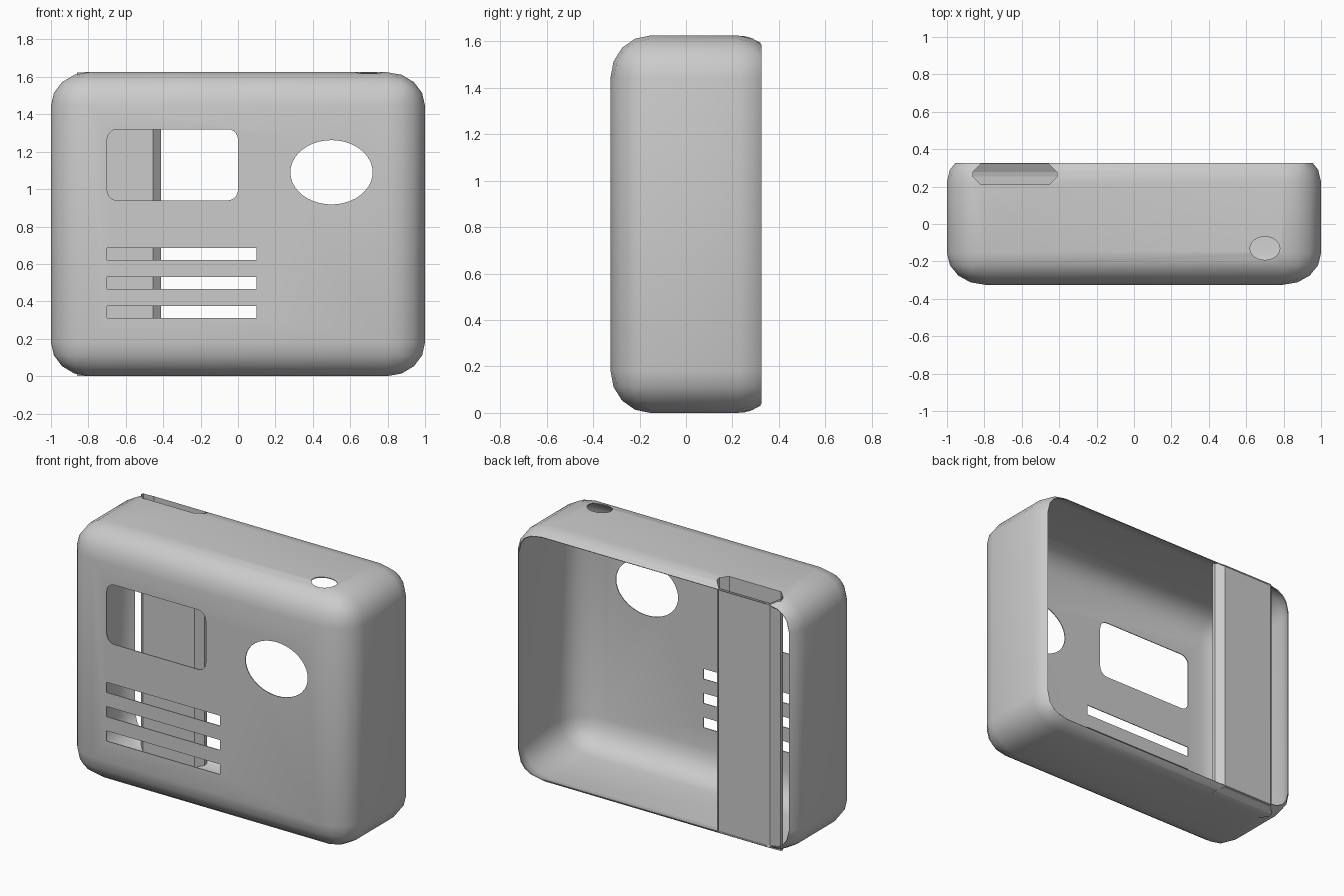
import bpy, bmesh, math
from mathutils import Vector

if "Cube" in bpy.data.objects:
    bpy.data.objects.remove(bpy.data.objects["Cube"])

H = 1.625           # overall height
R = 0.17            # edge rounding in depth
SX, SZ = 1.2, 1.06  # rounding is stretched in x and z
BACK, FULL = 0.325, 0.395


def finish(bm, name):
    bmesh.ops.recalc_face_normals(bm, faces=bm.faces)
    me = bpy.data.meshes.new(name)
    bm.to_mesh(me)
    bm.free()
    ob = bpy.data.objects.new(name, me)
    bpy.context.collection.objects.link(ob)
    return ob


def activate(ob):
    bpy.ops.object.select_all(action='DESELECT')
    ob.select_set(True)
    bpy.context.view_layer.objects.active = ob


def prism(bm, pts, vec):
    face = bm.faces.new([bm.verts.new(p) for p in pts])
    geo = bmesh.ops.extrude_face_region(bm, geom=[face], use_keep_orig=True)['geom']
    bmesh.ops.translate(bm, vec=vec, verts=[v for v in geo if isinstance(v, bmesh.types.BMVert)])


def ellipse(cx, cy, rx, ry, n=40):
    return [(cx + rx * math.cos(2 * math.pi * i / n), cy + ry * math.sin(2 * math.pi * i / n))
            for i in range(n)]


def round_rect(x0, x1, y0, y1, r, n=5):
    pts = []
    for k, (cx, cy) in enumerate([(x1 - r, y1 - r), (x0 + r, y1 - r), (x0 + r, y0 + r), (x1 - r, y0 + r)]):
        for i in range(n + 1):
            a = math.pi / 2 * (k + i / n)
            pts.append((cx + r * math.cos(a), cy + r * math.sin(a)))
    return pts


# Case: rounded box, sliced open at the back
bm = bmesh.new()
bmesh.ops.create_cube(bm, size=1)
bmesh.ops.scale(bm, vec=(2 / SX, FULL + 0.325, H / SZ), verts=bm.verts)
bmesh.ops.bevel(bm, geom=bm.edges[:], offset=R, segments=4, profile=0.5, affect='EDGES')
bmesh.ops.scale(bm, vec=(SX, 1, SZ), verts=bm.verts)
bmesh.ops.translate(bm, vec=(0, (FULL - 0.325) / 2, H / 2), verts=bm.verts)
bmesh.ops.recalc_face_normals(bm, faces=bm.faces)
bmesh.ops.bisect_plane(bm, geom=bm.verts[:] + bm.edges[:] + bm.faces[:],
                       plane_co=(0, BACK, 0), plane_no=(0, 1, 0), clear_outer=True)
case = finish(bm, "case_shell")

# Outline of the vertical channel
xc, yc = -0.637, 0.265
channel = [(xc + sx * dx, yc + sy * dy) for sx, sy, dx, dy in [
    (-1, -1, .225, .012), (-1, -1, .182, .055), (1, -1, .182, .055), (1, -1, .225, .012),
    (1, 1, .225, .012), (1, 1, .182, .055), (-1, 1, .182, .055), (-1, 1, .225, .012)]]

# Cutters: window, round opening, vents, top button hole, channel opening
bm = bmesh.new()
front = [round_rect(-0.70, 0.0, 0.94, 1.32, 0.055), ellipse(0.5, 1.09, 0.22, 0.172)]
for z in (0.31, 0.465, 0.62):
    front.append([(-0.70, z), (0.10, z), (0.10, z + 0.065), (-0.70, z + 0.065)])
for pts in front:
    prism(bm, [(x, -0.45, z) for x, z in pts], Vector((0, 0.25, 0)))
prism(bm, [(x, y, 1.5) for x, y in ellipse(0.70, -0.13, 0.08, 0.062, 24)], Vector((0, 0, 0.3)))
prism(bm, [(x, y, -0.1) for x, y in channel], Vector((0, 0, H + 0.2)))
cutter = finish(bm, "opening_cutters")
cutter.hide_render = True

sol = case.modifiers.new("thickness", 'SOLIDIFY')
sol.thickness = 0.005
cut = case.modifiers.new("openings", 'BOOLEAN')
cut.operation, cut.solver, cut.object = 'DIFFERENCE', 'EXACT', cutter
activate(case)
bpy.ops.object.modifier_apply(modifier="thickness")
bpy.ops.object.modifier_apply(modifier="openings")
bpy.data.objects.remove(cutter)
activate(case)
bpy.ops.object.shade_smooth_by_angle(angle=math.radians(35))


# Channel: open-topped tube whose ends follow the case's rounded rim
def drop(y):
    d = max(0, y - (FULL - R))
    return SZ * (R - math.sqrt(R * R - d * d))


bm = bmesh.new()
low = [bm.verts.new((x, y, drop(y))) for x, y in channel]
top = [bm.verts.new((x, y, H - drop(y))) for x, y in channel]
for i in range(8):
    j = (i + 1) % 8
    bm.faces.new((low[i], low[j], top[j], top[i]))
for a, b, c, d in [(0, 1, 2, 3), (0, 3, 4, 7), (7, 4, 5, 6)]:
    bm.faces.new((low[a], low[b], low[c], low[d]))
finish(bm, "side_channel")
